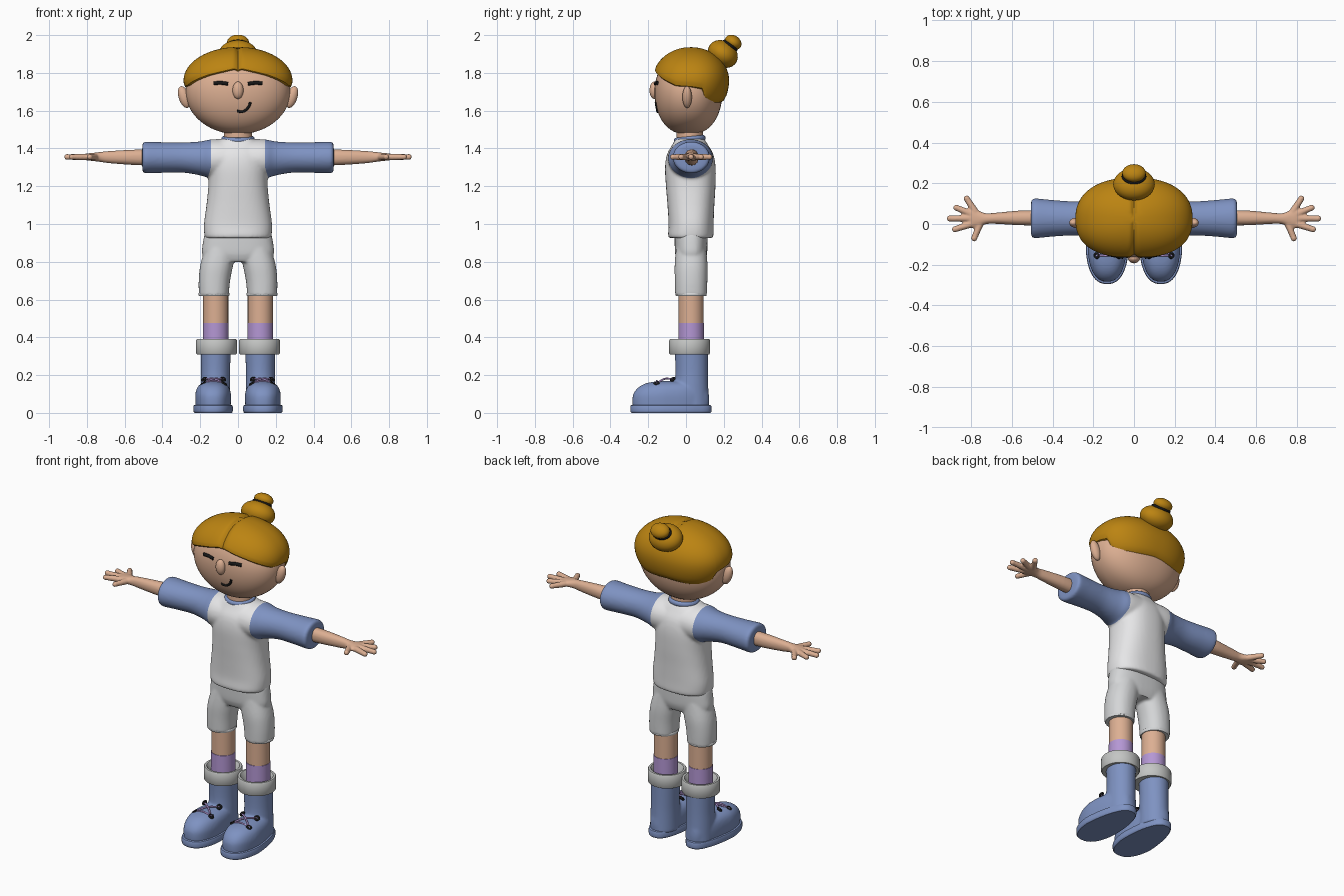
import bpy, bmesh, math
from mathutils import Vector, Matrix

cube = bpy.data.objects.get("Cube")
if cube:
    bpy.data.objects.remove(cube)


def material(name, rgb):
    m = bpy.data.materials.new(name)
    m.use_nodes = True
    m.diffuse_color = (*rgb, 1)
    m.node_tree.nodes["Principled BSDF"].inputs["Base Color"].default_value = (*rgb, 1)
    return m


SKIN = material("skin", (.72, .43, .29))
HAIR = material("golden hair", (.50, .23, .006))
BLUE = material("denim blue", (.21, .29, .54))
WHITE = material("shirt white", (.80, .80, .81))
GREY = material("shorts grey", (.66, .67, .68))
CUFF = material("cuff grey", (.55, .56, .55))
LILAC = material("sock lilac", (.46, .31, .66))
BLACK = material("black", (.008, .008, .008))
made = []


def power(v, n):
    return math.copysign(abs(v) ** (2 / n), v)


def spline(rows, k):
    """Catmull-Rom interpolation between section rows."""
    out = []
    for i in range(len(rows) - 1):
        p = [rows[max(i - 1, 0)], rows[i], rows[i + 1], rows[min(i + 2, len(rows) - 1)]]
        for s in range(k):
            t = s / k
            out.append([b + .5 * t * (c - a + t * (2 * a - 5 * b + 4 * c - d + t * (3 * (b - c) + d - a)))
                        for a, b, c, d in zip(*p)])
    return out + [list(rows[-1])]


def skin_rings(bm, rings):
    """Bridge rings of points and close both ends."""
    rings = [[bm.verts.new(p) for p in r] for r in rings]
    n = len(rings[0])
    for a, b in zip(rings, rings[1:]):
        for j in range(n):
            bm.faces.new((a[j], a[(j + 1) % n], b[(j + 1) % n], b[j]))
    bm.faces.new(rings[0])
    bm.faces.new(rings[-1])


def loft(bm, rows, axis="z", side=1, n=2, k=4, seg=48):
    """Rows are (position, centre u, centre v, radius u, radius v)."""
    rings = []
    for t, u, v, ru, rv in spline(rows, k):
        ring = []
        for j in range(seg):
            a = math.tau * j / seg
            p, q = u + ru * power(math.cos(a), n), v + rv * power(math.sin(a), n)
            ring.append((side * p, q, t) if axis == "z" else (side * t, p, q))
        rings.append(ring)
    skin_rings(bm, rings)


def finish(bm, name, mat, voxel=0, smooth=6):
    bmesh.ops.recalc_face_normals(bm, faces=bm.faces)
    me = bpy.data.meshes.new(name)
    bm.to_mesh(me)
    bm.free()
    ob = bpy.data.objects.new(name, me)
    bpy.context.collection.objects.link(ob)
    if voxel:  # fuse overlapping volumes into one soft skin
        r = ob.modifiers.new("fuse", "REMESH")
        r.mode, r.voxel_size = "VOXEL", voxel
        s = ob.modifiers.new("soften", "SMOOTH")
        s.factor, s.iterations = .5, smooth
        ev = ob.evaluated_get(bpy.context.evaluated_depsgraph_get())
        ob.data = bpy.data.meshes.new_from_object(ev)
        ob.modifiers.clear()
        ob.data.name = name
    ob.data.materials.clear()
    ob.data.materials.append(mat)
    made.append(ob)
    return ob


def part(name, mat, rows, **kw):
    bm = bmesh.new()
    loft(bm, rows, **kw)
    return finish(bm, name, mat)


def ellipsoid(name, mat, loc, radii, rot=(0, 0, 0)):
    bm = bmesh.new()
    turn = Matrix.Rotation(rot[0], 4, "X") @ Matrix.Rotation(rot[1], 4, "Y")
    bmesh.ops.create_uvsphere(bm, u_segments=32, v_segments=20, radius=1,
                              matrix=Matrix.Translation(loc) @ turn @ Matrix.Diagonal((*radii, 1)))
    return finish(bm, name, mat)


def torus(name, mat, loc, R, r, rot=(0, 0, 0), scale=(1, 1, 1)):
    bpy.ops.mesh.primitive_torus_add(location=loc, rotation=rot, major_radius=R, minor_radius=r,
                                     major_segments=32, minor_segments=10)
    ob = bpy.context.object
    ob.name, ob.scale = name, scale
    ob.data.materials.append(mat)
    made.append(ob)


def cord(name, mat, pts, r):
    cu = bpy.data.curves.new(name, "CURVE")
    cu.dimensions, cu.bevel_depth, cu.bevel_resolution, cu.use_fill_caps = "3D", r, 3, True
    sp = cu.splines.new("POLY")
    pts = spline(pts, 6)
    sp.points.add(len(pts) - 1)
    for q, p in zip(sp.points, pts):
        q.co = (*p, 1)
    cu.materials.append(mat)
    bpy.context.collection.objects.link(bpy.data.objects.new(name, cu))


# Head: an ellipsoid with slightly squared plan
HN = 2.2
def head_size(z):
    r = math.sqrt(max(0, 1 - ((z - 1.7) / (.225 if z < 1.7 else .2)) ** 2))
    return .277 * r, .18 * r ** .8

def face(x, z, lift=0):
    rx, ry = head_size(z)
    return x, .013 - ry * (1 - (abs(x) / rx) ** HN) ** (1 / HN) - lift, z

rows = []
for i in range(1, 28):
    c = -math.cos(math.pi * i / 28)
    z = 1.7 + c * (.225 if c < 0 else .2)
    rows.append((z, 0, .013, *head_size(z)))
part("head", SKIN, rows, n=HN, k=1, seg=64)
part("neck", SKIN, [(1.40, 0, .02, .075, .07), (1.52, 0, .02, .075, .07)], k=1)
ellipsoid("nose", SKIN, (0, -.168, 1.708), (.029, .025, .046))
cord("mouth", BLACK, [face(x, z) for x, z in
     ((-.005, 1.599), (.02, 1.594), (.043, 1.605), (.059, 1.625), (.065, 1.645))], .007)

# Hair cap: rim height follows the angle from the front, with a centre parting
RIM = [(0, 1.82), (12, 1.805), (30, 1.785), (50, 1.757), (70, 1.728), (90, 1.722), (106, 1.712),
       (111, 1.65), (120, 1.638), (150, 1.64), (180, 1.65)]
def rim(deg):
    for (a, z0), (b, z1) in zip(RIM, RIM[1:]):
        if deg <= b:
            return z0 + (z1 - z0) * (deg - a) / (b - a)
    return RIM[-1][1]

def hair_point(a, z, k=1):
    h = z - 1.76
    r = math.sqrt(max(0, 1 - (h / .177) ** 2)) if h > 0 else 1 - 11 * h * h
    r *= k
    x, y = .288 * r * power(math.sin(a), 2.3), -.203 * r * power(math.cos(a), 2.3)
    dent = math.exp(-(x / .012) ** 2) * .012 * (1 if y < .15 else 0)
    s = 1 - dent / .2
    return x * s, .025 + y * s, z - dent * (h > .02)

rings = []
SEG = 144
angles = [math.tau * j / SEG for j in range(SEG)]
for k, up in ((.85, .03), (.90, .006), (.95, 0), (.985, .006)):
    rings.append([hair_point(a, rim(math.degrees(min(a, math.tau - a))) + up, k) for a in angles])
for i in range(1, 24):
    s = math.sin(math.pi / 2 * i / 24)
    ring = []
    for a in angles:
        z0 = rim(math.degrees(min(a, math.tau - a))) + .012
        ring.append(hair_point(a, z0 + (1.937 - z0) * s))
    rings.append(ring)
bm = bmesh.new()
skin_rings(bm, rings)
finish(bm, "hair", HAIR)
TILT = -math.radians(35)
ellipsoid("bun", HAIR, (0, .195, 1.9), (.102, .084, .068), (TILT, 0, 0))
ellipsoid("bun_tip", HAIR, (0, .25, 1.962), (.058, .047, .036), (TILT, 0, 0))
torus("bun_band", BLACK, (0, .234, 1.945), .046, .009, (TILT, 0, 0), (1.1, .85, 1))

# Shirt: torso and sleeves fused, sleeves coloured beyond the shoulder seam
bm = bmesh.new()
loft(bm, [(.925, 0, .025, .172, .114), (.94, 0, .025, .178, .12), (1.0, 0, .027, .18, .119),
          (1.1, 0, .026, .167, .124), (1.2, 0, .025, .157, .131), (1.3, 0, .023, .155, .134),
          (1.37, 0, .022, .15, .122), (1.42, 0, .022, .125, .094), (1.452, 0, .02, .085, .075)], n=2.4)
for side in (1, -1):
    loft(bm, [(.04, .023, 1.345, .12, .105), (.14, .024, 1.345, .118, .103), (.2, .026, 1.347, .096, .09),
              (.29, .027, 1.352, .084, .08), (.4, .028, 1.352, .09, .081), (.485, .028, 1.352, .098, .084),
              (.502, .028, 1.352, .092, .079), (.507, .028, 1.352, .07, .06)], axis="x", side=side)
shirt = finish(bm, "shirt", WHITE, .008, 8)
shirt.data.materials.append(BLUE)
bm = bmesh.new()
bm.from_mesh(shirt.data)
SEAM = [(Vector((.143, 0, 1.3)), Vector((1, 0, 0))), (Vector((.143, 0, 1.3)), Vector((.95, 0, .3)))]
for side in (1, -1):
    for co, no in SEAM:
        flip = Vector((side, 1, 1))
        bmesh.ops.bisect_plane(bm, geom=bm.verts[:] + bm.edges[:] + bm.faces[:],
                               plane_co=co * flip, plane_no=no * flip)
for f in bm.faces:
    c = f.calc_center_median()
    c.x = abs(c.x)
    f.material_index = int(c.z > 1.2 and all((c - co).dot(no) > 0 for co, no in SEAM))
bm.to_mesh(shirt.data)
bm.free()
torus("collar", BLUE, (0, .02, 1.449), .075, .014, (.1, 0, 0), (1, .95, 1.1))

# Shorts: pelvis and two legs fused
bm = bmesh.new()
loft(bm, [(.80, 0, .027, .16, .07), (.84, 0, .027, .19, .084), (.9, 0, .027, .186, .087),
          (.95, 0, .027, .176, .087)], n=2.5)
for side in (1, -1):
    loft(bm, [(.622, .128, .027, .079, .084), (.7, .125, .027, .083, .086),
              (.78, .113, .027, .087, .087), (.87, .09, .027, .085, .08)], side=side, n=2.2)
finish(bm, "shorts", GREY, .008, 4)

for side, tag in ((1, "left_"), (-1, "right_")):
    # Face details
    ellipsoid(tag + "ear", SKIN, (side * .285, .006, 1.672), (.029, .025, .06), (0, side * .32, 0))
    cord(tag + "eye", BLACK, [face(side * x, z) for x, z in ((.053, 1.742), (.09, 1.747), (.127, 1.745))], .01)

    # Arm and spread hand
    bm = bmesh.new()
    loft(bm, [(.46, .03, 1.352, .036, .043), (.56, .03, 1.353, .036, .04), (.68, .028, 1.354, .027, .032),
              (.73, .026, 1.355, .027, .026), (.77, .026, 1.355, .043, .021), (.80, .03, 1.355, .05, .018),
              (.82, .03, 1.355, .03, .01)], axis="x", side=side, n=2.2)
    for base, tip in (((.755, .005), (.785, -.07)), ((.80, .0), (.88, -.026)), ((.80, .028), (.905, .027)),
                      ((.80, .05), (.873, .08)), ((.78, .06), (.822, .125))):
        a, b = (Vector((side * p[0], p[1], 1.355)) for p in (base, tip))
        m = Matrix.Translation((a + b) / 2) @ (b - a).to_track_quat("Z", "Y").to_matrix().to_4x4()
        bmesh.ops.create_cone(bm, segments=16, radius1=.018, radius2=.0145, depth=(b - a).length,
                              cap_ends=True, matrix=m)
        bmesh.ops.create_uvsphere(bm, u_segments=16, v_segments=10, radius=.0155, matrix=Matrix.Translation(b))
    finish(bm, tag + "arm", SKIN, .005, 4)

    # Leg, sock, shorts hem and folded cuff
    def column(name, mat, pairs, cx=.118, cy=.027):
        part(tag + name, mat, [(z, cx, cy, r, r) for z, r in pairs], side=side, k=1)
    column("leg", SKIN, ((.47, .0665), (.70, .0665)))
    column("sock", LILAC, ((.3, .068), (.475, .068), (.476, .066)))
    column("shorts_hem", GREY, ((.618, .07), (.618, .079), (.623, .082), (.632, .082), (.637, .078)), .127)
    column("cuff", CUFF, ((.31, .07), (.31, .104), (.316, .108), (.384, .108), (.39, .104),
                          (.39, .092), (.384, .088), (.33, .06)), .114, .019)

    # Boot: foot and shaft fused, on a welted sole that narrows at the heel
    def heel_taper(bm):
        for v in bm.verts:
            t = min(max((v.co.y + .13) / .2, 0), 1)
            v.co.x = side * (.13 + (side * v.co.x - .13) * (1 - .16 * t) - .006 * t)
    bm = bmesh.new()
    loft(bm, [(.02, .132, -.08, .093, .2), (.06, .132, -.08, .096, .204), (.1, .132, -.079, .096, .2),
              (.135, .132, -.07, .086, .182), (.157, .132, -.06, .063, .15), (.168, .132, -.05, .03, .1)],
         side=side, n=2.4)
    heel_taper(bm)
    loft(bm, [(.03, .12, .03, .08, .094), (.14, .12, .028, .078, .09), (.22, .119, .03, .077, .086),
              (.335, .118, .028, .08, .088)], side=side)
    finish(bm, tag + "boot", BLUE, .007, 8)
    bm = bmesh.new()
    loft(bm, [(z, .132, -.08, .106 - d, .215 - d) for z, d in
              ((0, .006), (.005, .001), (.012, 0), (.033, 0), (.04, .003), (.043, .012))],
         side=side, n=2.4, k=1, seg=64)
    heel_taper(bm)
    finish(bm, tag + "sole", BLUE)

    # Eyelets and crossed laces
    spots = {(e, row): (side * .128 + e * (.05 if row else .055), *((-.07, .178) if row else (-.155, .155)))
             for e in (-1, 1) for row in (0, 1)}
    for i, ((e, row), p) in enumerate(spots.items()):
        torus(f"{tag}eyelet_{i}", BLACK, p, .011, .006, (.5 if row else .1, e * .5, 0))
    for e in (-1, 1):
        a, b = spots[e, 0], spots[-e, 1]
        mid = [(p + q) / 2 for p, q in zip(a, b)]
        cord(f"{tag}lace_{(e + 1) // 2}", LILAC, [a, (mid[0], mid[1], mid[2] + .014), b], .005)
    a, b = spots[-1, 0], spots[1, 0]
    cord(tag + "lace_bar", LILAC, [a, ((a[0] + b[0]) / 2, a[1], a[2] + .014), b], .005)

# Smooth shading with kept edges
bpy.ops.object.select_all(action="DESELECT")
for ob in made:
    ob.select_set(True)
bpy.context.view_layer.objects.active = made[0]
bpy.ops.object.shade_smooth_by_angle(angle=math.radians(40))
